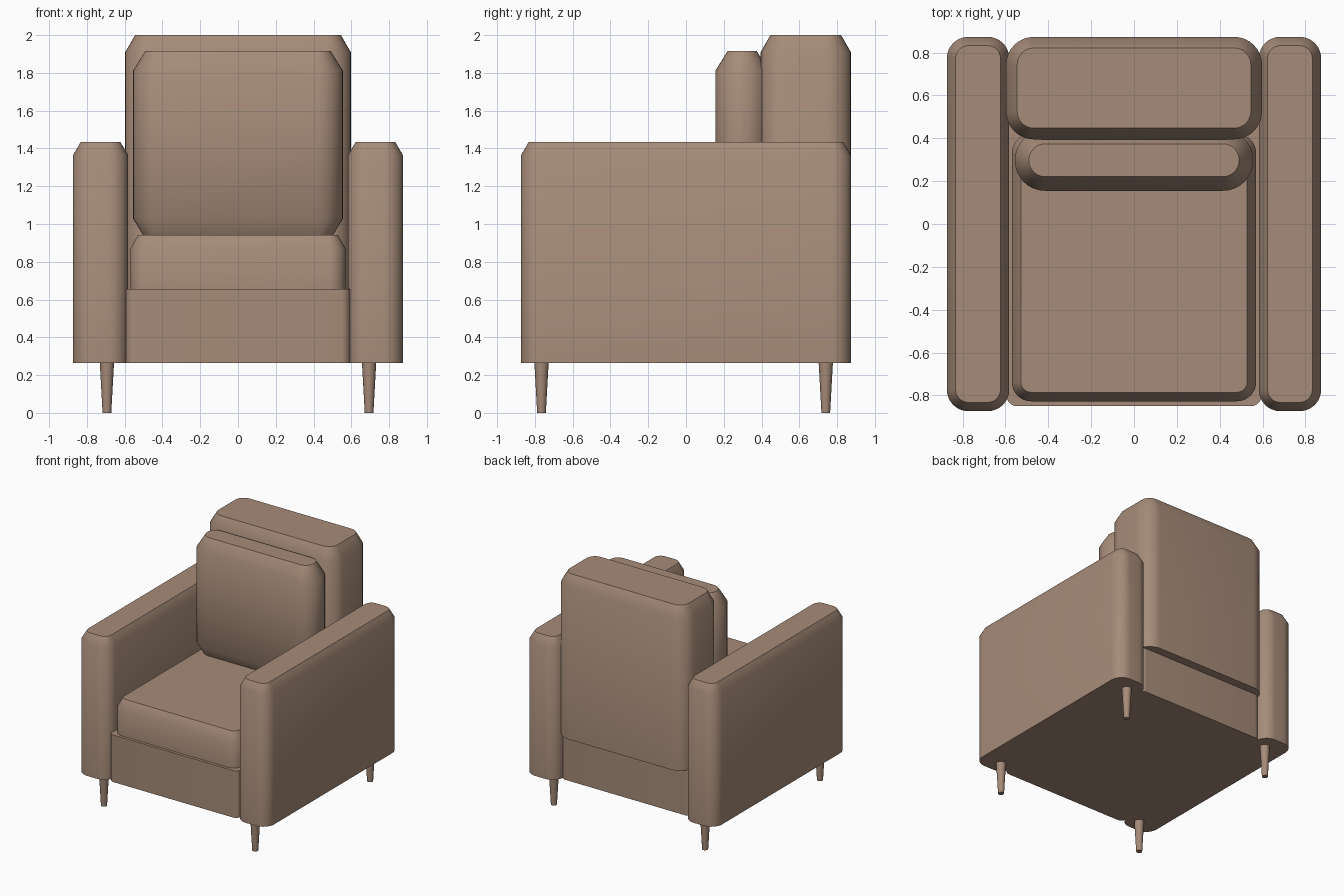
import bpy, bmesh, math

if "Cube" in bpy.data.objects:
    bpy.data.objects.remove(bpy.data.objects["Cube"])

fabric = bpy.data.materials.new("fabric")
fabric.diffuse_color = (0.38, 0.26, 0.19, 1)
fabric.use_nodes = True
fabric.node_tree.nodes["Principled BSDF"].inputs["Base Color"].default_value = fabric.diffuse_color


def finish(ob):
    ob.data.materials.append(fabric)
    bpy.ops.object.select_all(action='DESELECT')
    ob.select_set(True)
    bpy.context.view_layer.objects.active = ob
    bpy.ops.object.shade_smooth_by_angle(angle=math.radians(38))


def rounded_loop(x0, x1, y0, y1, r, inset, n=8):
    """Plan outline with round corners, shrunk inwards by inset."""
    pts = []
    corners = ((x1 - r, y1 - r), (x0 + r, y1 - r), (x0 + r, y0 + r), (x1 - r, y0 + r))
    for c, (cx, cy) in enumerate(corners):
        for i in range(n + 1):
            a = math.pi / 2 * (c + i / n)
            pts.append((cx + (r - inset) * math.cos(a), cy + (r - inset) * math.sin(a)))
    return pts


def block(name, x, y, r, rings):
    """Stack of plan outlines; rings = (z, inset) from bottom to top."""
    bm = bmesh.new()
    loops = [[bm.verts.new((px, py, z)) for px, py in rounded_loop(*x, *y, r, inset)]
             for z, inset in rings]
    for lo, hi in zip(loops, loops[1:]):
        for i in range(len(lo)):
            j = (i + 1) % len(lo)
            bm.faces.new((lo[i], lo[j], hi[j], hi[i]))
    bm.faces.new(loops[0][::-1])
    bm.faces.new(loops[-1])
    me = bpy.data.meshes.new(name)
    bm.to_mesh(me)
    bm.free()
    ob = bpy.data.objects.new(name, me)
    bpy.context.collection.objects.link(ob)
    finish(ob)


# base frame
block("base", (-0.595, 0.595), (-0.85, 0.80), 0.05, [(0.265, 0), (0.655, 0)])

# arms
for side, x in (("left", (-0.873, -0.582)), ("right", (0.582, 0.873))):
    block(side + "_arm", x, (-0.873, 0.873), 0.1,
          [(0.265, 0), (1.365, 0), (1.435, 0.041)])

# backrest, seat cushion and loose back cushion
block("backrest", (-0.597, 0.597), (0.395, 0.873), 0.13,
      [(0.65, 0), (1.91, 0), (2.0, 0.052)])
block("seat_cushion", (-0.57, 0.57), (-0.827, 0.42), 0.09,
      [(0.65, 0), (0.87, 0), (0.943, 0.042)])
block("back_cushion", (-0.556, 0.556), (0.155, 0.44), 0.141,
      [(0.92, 0.066), (1.03, 0), (1.81, 0), (1.917, 0.066)])

# tapered legs
for sx, side in ((-1, "left"), (1, "right")):
    for y, end in ((-0.765, "front"), (0.74, "back")):
        bpy.ops.mesh.primitive_cone_add(vertices=20, radius1=0.023, radius2=0.038,
                                        depth=0.27, location=(sx * 0.694, y, 0.135))
        leg = bpy.context.object
        leg.name = f"{end}_{side}_leg"
        finish(leg)
